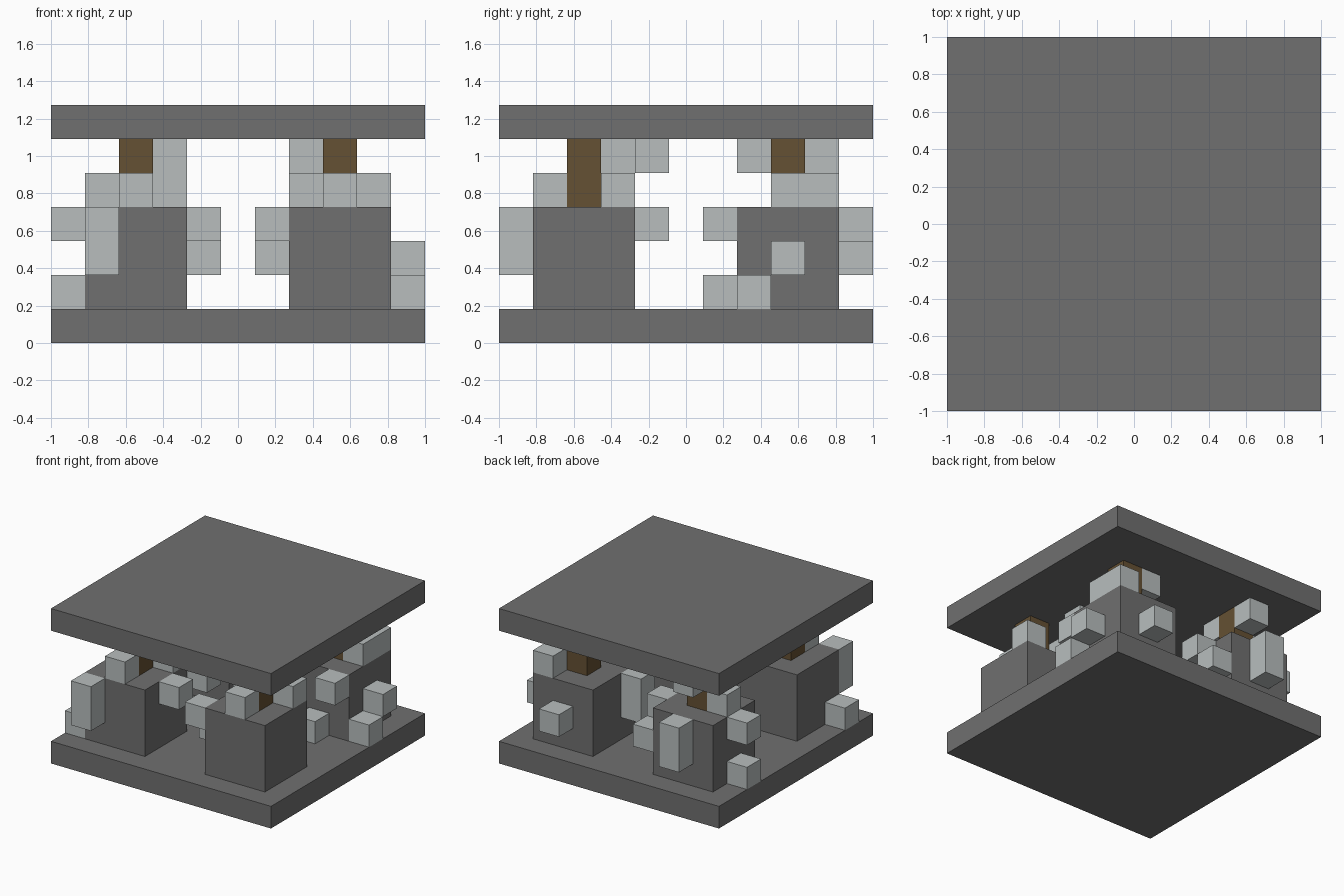
import bpy
import bmesh
from mathutils import Matrix, Vector

CELLS = 11            # the model sits on a grid of cubic cells
UNIT = 2 / CELLS


def remove_default_cube():
    cube = bpy.data.objects.get("Cube")
    if cube:
        bpy.data.objects.remove(cube, do_unlink=True)


def make_material(name, colour):
    material = bpy.data.materials.new(name)
    material.use_nodes = True
    rgba = (*colour, 1)
    material.diffuse_color = rgba
    material.node_tree.nodes["Principled BSDF"].inputs["Base Color"].default_value = rgba
    return material


def add_box(bm, corner, size):
    """Add a box given its lowest corner and size in cells."""
    corner, size = Vector(corner), Vector(size)
    centre = (corner + size / 2) * UNIT - Vector((1, 1, 0))
    matrix = Matrix.Translation(centre) @ Matrix.Diagonal((*(size * UNIT), 1))
    bmesh.ops.create_cube(bm, size=1, matrix=matrix)


def make_part(name, material, boxes):
    """Make one object from a list of (corner, size) boxes."""
    bm = bmesh.new()
    for corner, size in boxes:
        add_box(bm, corner, size)
    mesh = bpy.data.meshes.new(name)
    bm.to_mesh(mesh)
    bm.free()
    mesh.materials.append(material)
    part = bpy.data.objects.new(name, mesh)
    bpy.context.collection.objects.link(part)
    return part


remove_default_cube()
stone = make_material("dark grey stone", (0.16, 0.16, 0.16))
wood = make_material("brown wood", (0.13, 0.082, 0.033))
pale = make_material("pale grey", (0.48, 0.515, 0.515))

# Floor and roof slabs
slab = (CELLS, CELLS, 1)
make_part("floor_slab", stone, [((0, 0, 0), slab)])
make_part("roof_slab", stone, [((0, 0, 6), slab)])

# Pale blocks around each pillar: x, y, bottom cell and height in cells
clusters = {
    "front_right": [(0, 1, 1, 1), (1, 0, 2, 2), (4, 2, 3, 1), (4, 4, 3, 1),
                    (2, 1, 4, 1), (3, 3, 4, 2)],
    "front_left": [(6, 1, 3, 1), (6, 2, 2, 1), (8, 1, 4, 1), (9, 3, 4, 1),
                   (7, 3, 4, 1), (7, 4, 5, 1)],
    "back_right": [(0, 8, 1, 1), (0, 8, 3, 1), (2, 10, 2, 2), (4, 8, 3, 1),
                   (4, 9, 2, 1), (1, 8, 4, 1), (2, 7, 5, 1), (2, 9, 5, 1)],
    "back_left": [(6, 7, 2, 2), (8, 6, 1, 1), (9, 6, 3, 1), (10, 7, 1, 1),
                  (10, 8, 2, 1), (8, 10, 2, 1), (9, 8, 4, 1), (9, 9, 4, 1),
                  (7, 8, 5, 1)],
}

for place, blocks in clusters.items():
    x = 7 if "left" in place else 1
    y = 7 if "back" in place else 1
    # Wide stone base with a thin wooden post up to the roof
    make_part(place + "_pillar", stone, [((x, y, 1), (3, 3, 3))])
    make_part(place + "_post", wood, [((x + 1, y + 1, 4), (1, 1, 2))])
    make_part(place + "_pale_blocks", pale,
              [((i, j, k), (1, 1, height)) for i, j, k, height in blocks])
